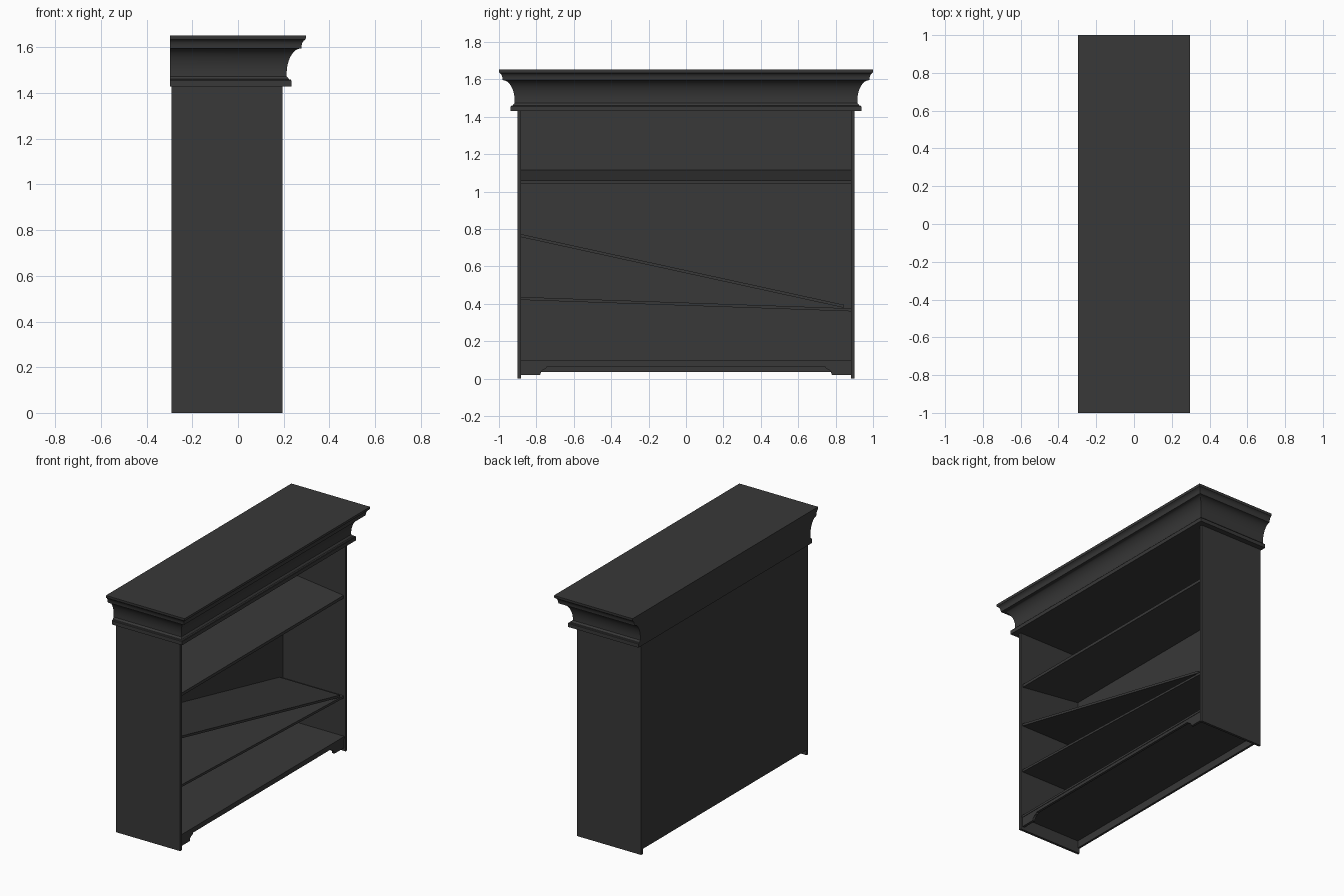
import bpy, bmesh, math
from mathutils import Vector

if "Cube" in bpy.data.objects:
    bpy.data.objects.remove(bpy.data.objects["Cube"])

dark = bpy.data.materials.new("dark_wood")
dark.diffuse_color = (0.04, 0.04, 0.04, 1)
dark.use_nodes = True
dark.node_tree.nodes["Principled BSDF"].inputs["Base Color"].default_value = dark.diffuse_color


def finish(name, bm, smooth=False):
    bmesh.ops.recalc_face_normals(bm, faces=bm.faces[:])
    me = bpy.data.meshes.new(name)
    bm.to_mesh(me)
    bm.free()
    ob = bpy.data.objects.new(name, me)
    bpy.context.collection.objects.link(ob)
    me.materials.append(dark)
    if smooth:
        bpy.ops.object.select_all(action='DESELECT')
        ob.select_set(True)
        bpy.context.view_layer.objects.active = ob
        bpy.ops.object.shade_smooth_by_angle(angle=math.radians(30))
    return ob


def box(name, lo, hi):
    bm = bmesh.new()
    bmesh.ops.create_cube(bm, size=1)
    for v in bm.verts:
        v.co = Vector([lo[i] + (v.co[i] + 0.5) * (hi[i] - lo[i]) for i in range(3)])
    return finish(name, bm)


def extrude_profile(name, pts, axis, start, end):
    """Closed outline extruded along x (yz points) or along y (xz points)."""
    bm = bmesh.new()
    place = (lambda a, b, t: (t, a, b)) if axis == 'x' else (lambda a, b, t: (a, t, b))
    f = bm.faces.new([bm.verts.new(place(a, b, start)) for a, b in pts])
    res = bmesh.ops.extrude_face_region(bm, geom=[f])
    d = Vector(place(0, 0, end - start))
    for v in res["geom"]:
        if isinstance(v, bmesh.types.BMVert):
            v.co += d
    return finish(name, bm)


BACK, FRONT, HALF, TH = -0.292, 0.194, 0.90, 0.017
INNER = HALF - TH
BACK_IN = BACK + 0.015

# Carcass: two side panels and the back panel
for side, s in (("left", -1), ("right", 1)):
    ys = sorted((s * HALF, s * INNER))
    box(side + "_side_panel", (BACK, ys[0], 0), (FRONT, ys[1], 1.435))
box("back_panel", (BACK, -INNER, 0.035), (BACK_IN, INNER, 1.435))

# Bottom shelf and shaped apron with feet
box("bottom_shelf", (BACK_IN, -INNER, 0.085), (0.185, INNER, 0.10))
half = [(INNER, 0.085), (INNER, 0.02), (0.78, 0.02), (0.775, 0.037),
        (0.765, 0.047), (0.75, 0.053), (0.743, 0.064)]
extrude_profile("apron", half + [(-y, z) for y, z in reversed(half)], 'x', 0.165, 0.182)

# Upper shelf, tipped down towards the open side
extrude_profile("upper_shelf", [(0.178, 1.04), (0.178, 1.06), (BACK_IN, 1.115), (BACK_IN, 1.095)],
                'y', -INNER, INNER)

# Two collapsed shelves, dropped at one end
for name, zl, zr, yr in (("middle_shelf", 0.757, 0.379, 0.845), ("lower_shelf", 0.421, 0.360, INNER)):
    extrude_profile(name, [(-INNER, zl), (yr, zr), (yr, zr + 0.016), (-INNER, zl + 0.016)],
                    'x', BACK_IN, 0.180)

# Crown moulding: profile of (overhang, height) mitred round three sides, flat at the back
profile = [(0.037, 1.43), (0.037, 1.455), (0.034, 1.459), (0.026, 1.461), (0.022, 1.468), (0.016, 1.473)]
for i in range(13):
    t = math.radians(90 * i / 12)
    profile.append((0.080 - 0.064 * math.cos(t), 1.485 + 0.111 * math.sin(t)))
profile += [(0.082, 1.610), (0.085, 1.622), (0.091, 1.630), (0.098, 1.635), (0.100, 1.641), (0.100, 1.652)]

bm = bmesh.new()
rings = []
for o, z in profile:
    x, y = 0.197 + o, HALF + o
    rings.append([bm.verts.new(p) for p in ((-0.297, -y, z), (x, -y, z), (x, y, z), (-0.297, y, z))])
for a, b in zip(rings, rings[1:]):
    for i in range(3):
        bm.faces.new((a[i], a[i + 1], b[i + 1], b[i]))
    bm.faces.new((a[3], a[0], b[0], b[3]))
bm.faces.new(rings[0])
bm.faces.new(rings[-1])
finish("crown_moulding", bm, smooth=True)
